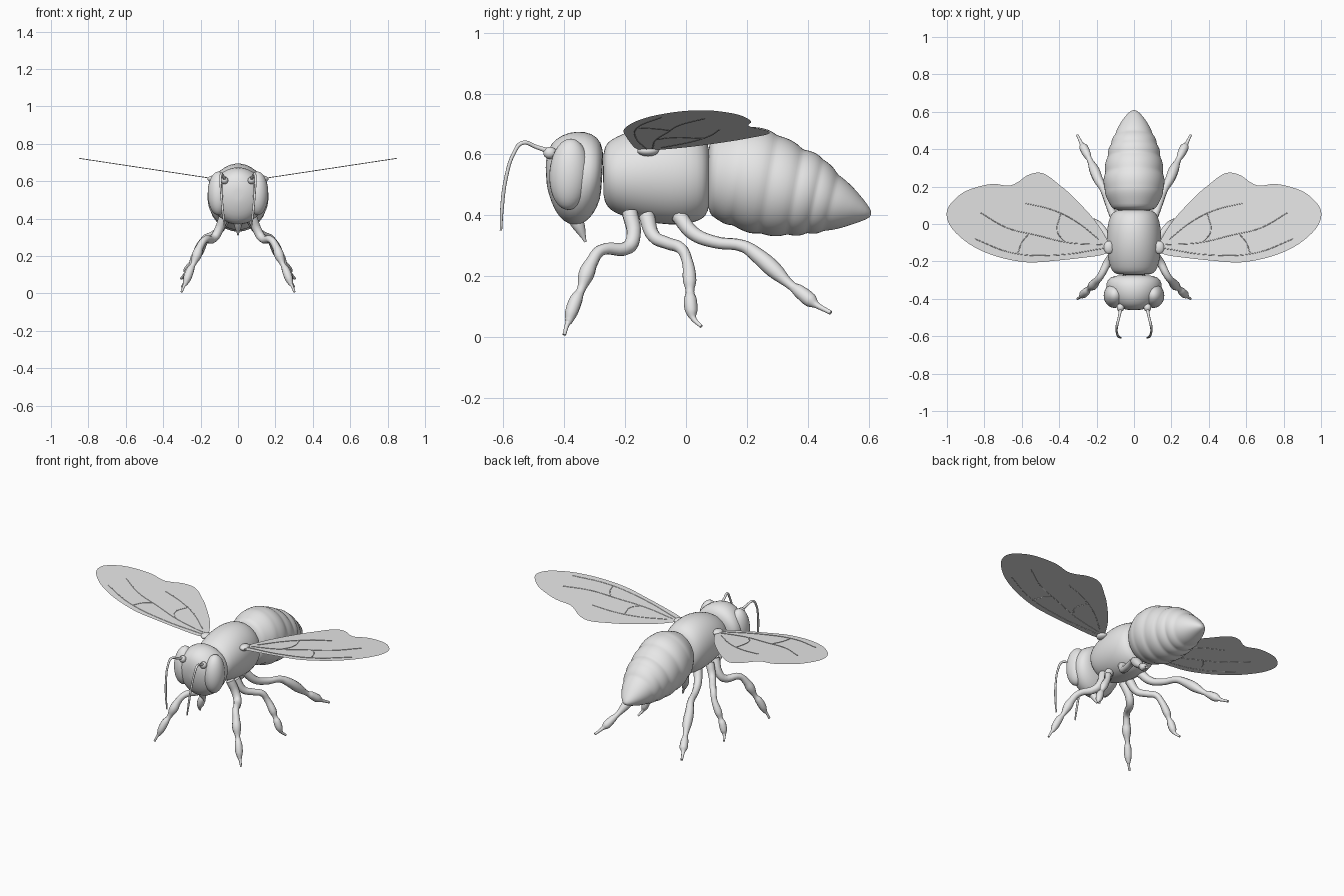
import bpy, bmesh, math
from mathutils import Vector

cube = bpy.data.objects.get("Cube")
if cube:
    bpy.data.objects.remove(cube, do_unlink=True)

GREY = (0.8, 0.8, 0.8, 1)
mat = bpy.data.materials.new("plain grey")
mat.use_nodes = True
mat.diffuse_color = GREY
mat.node_tree.nodes["Principled BSDF"].inputs["Base Color"].default_value = GREY


def add(name, data, mirror=False, smooth=True):
    obj = bpy.data.objects.new(name, data)
    bpy.context.collection.objects.link(obj)
    data.materials.append(mat)
    bpy.ops.object.select_all(action='DESELECT')
    obj.select_set(True)
    bpy.context.view_layer.objects.active = obj
    if obj.type == 'CURVE':
        bpy.ops.object.convert(target='MESH')
        obj = bpy.context.view_layer.objects.active
    if smooth:
        bpy.ops.object.shade_smooth()
    if mirror:
        obj.modifiers.new("Mirror", 'MIRROR').use_mirror_merge = False
    return obj


def mesh_from(bm, name):
    me = bpy.data.meshes.new(name)
    bm.to_mesh(me)
    bm.free()
    return me


def loft(name, rings, sides=24):
    """Skin slanted elliptical rings given as top y, top z, bottom y, bottom z, half width."""
    bm = bmesh.new()
    rows = []
    for ty, tz, by, bz, w in rings:
        row = []
        for i in range(sides):
            a = math.tau * i / sides
            k = (1 + math.cos(a)) / 2
            row.append(bm.verts.new((w * math.sin(a), by + (ty - by) * k, bz + (tz - bz) * k)))
        rows.append(row)
    for r, s in zip(rows, rows[1:]):
        for i in range(sides):
            j = (i + 1) % sides
            bm.faces.new((r[i], r[j], s[j], s[i]))
    for row in (rows[0], rows[-1]):
        mid = bm.verts.new(sum((v.co for v in row), Vector()) / sides)
        for i in range(sides):
            bm.faces.new((row[i], row[(i + 1) % sides], mid))
    bmesh.ops.recalc_face_normals(bm, faces=bm.faces)
    obj = add(name, mesh_from(bm, name))
    obj.modifiers.new("Subdivision", 'SUBSURF').levels = 1


def tube(name, points, mirror=True, res=5):
    """Smooth tapering tube through (x, y, z, radius) points."""
    cu = bpy.data.curves.new(name, 'CURVE')
    cu.dimensions = '3D'
    cu.bevel_depth = 1
    cu.bevel_resolution = 3
    cu.resolution_u = res
    cu.use_fill_caps = True
    sp = cu.splines.new('BEZIER')
    sp.radius_interpolation = 'CARDINAL'
    sp.bezier_points.add(len(points) - 1)
    for bp, (x, y, z, r) in zip(sp.bezier_points, points):
        bp.co = (x, y, z)
        bp.radius = r
        bp.handle_left_type = bp.handle_right_type = 'AUTO'
    return add(name, cu, mirror)


def ellipsoid(name, centre, radii, turn=0, mirror=True):
    bm = bmesh.new()
    bmesh.ops.create_uvsphere(bm, u_segments=28, v_segments=18, radius=1)
    bmesh.ops.scale(bm, vec=radii, verts=bm.verts)
    from_z = Vector((0, 0, 1))
    for v in bm.verts:
        v.co.rotate(from_z.rotation_difference(Vector((0, math.sin(turn), math.cos(turn)))))
        v.co += Vector(centre)
    return add(name, mesh_from(bm, name), mirror)


# Head
loft("head", [
    (-.462, .57, -.457, .49, .035), (-.453, .62, -.442, .44, .08),
    (-.43, .652, -.42, .395, .115), (-.385, .676, -.385, .366, .14),
    (-.33, .678, -.34, .366, .153), (-.29, .66, -.305, .4, .145),
    (-.27, .62, -.28, .45, .11)])
ellipsoid("eyes", (.104, -.383, .535), (.058, .066, .117), turn=.05)
tube("mouthpart", [(0, -.37, .40, .026), (0, -.35, .36, .02), (0, -.33, .312, .004)], mirror=False)
ellipsoid("antenna_sockets", (.072, -.447, .605), (.02, .022, .02))
tube("antennae", [
    (.07, -.44, .607, .010), (.078, -.49, .624, .007), (.09, -.538, .638, .007),
    (.093, -.565, .605, .006), (.088, -.592, .52, .006),
    (.08, -.604, .43, .006), (.07, -.608, .35, .004)])

# Thorax
loft("thorax", [
    (-.272, .61, -.272, .46, .08), (-.262, .638, -.262, .43, .11),
    (-.235, .657, -.235, .405, .128), (-.17, .685, -.17, .385, .143),
    (-.09, .70, -.09, .37, .148), (-.01, .695, -.01, .365, .144),
    (.04, .675, .04, .38, .13), (.066, .65, .066, .395, .112),
    (.078, .62, .078, .43, .08)])

# Abdomen: segment borders, each segment swelling slightly past its crease
borders = [
    (.085, .662, .078, .40, .118), (.205, .698, .15, .362, .162),
    (.30, .67, .24, .335, .16), (.385, .622, .33, .332, .146),
    (.45, .59, .395, .337, .128), (.50, .538, .45, .345, .106),
    (.565, .475, .535, .366, .066)]


def pinch(ring, k):
    ty, tz, by, bz, w = ring
    my, mz = (ty + by) / 2, (tz + bz) / 2
    return (my + (ty - my) * k, mz + (tz - mz) * k, my + (by - my) * k, mz + (bz - mz) * k, w * k)


rings = [(.068, .60, .068, .45, .07)]
for n, (a, b) in enumerate(zip(borders, borders[1:])):
    for t, k in ((0, .965), (.2, 1.0), (.5, 1.03), (.82, 1.02)):
        ring = [p + (q - p) * t for p, q in zip(a, b)]
        rings.append(pinch(ring, 1.0 if n == 0 and t == 0 else k))
rings += [borders[-1], (.597, .436, .583, .382, .036), (.61, .412, .605, .394, .012)]
loft("abdomen", rings)

# Legs
tube("front_legs", [
    (.075, -.185, .41, .026), (.105, -.172, .335, .024), (.13, -.19, .295, .023),
    (.18, -.28, .285, .019), (.205, -.31, .245, .021), (.22, -.328, .205, .026),
    (.24, -.345, .155, .014), (.255, -.36, .125, .021), (.272, -.377, .08, .021),
    (.283, -.386, .05, .012), (.288, -.39, .042, .008), (.302, -.40, .007, .006)])
tube("middle_legs", [
    (.075, -.13, .40, .026), (.11, -.105, .33, .022), (.145, -.06, .308, .02),
    (.18, -.015, .29, .019), (.20, .004, .25, .018), (.235, .012, .185, .022),
    (.25, .013, .15, .014), (.262, .014, .125, .021), (.276, .018, .085, .02),
    (.284, .024, .062, .010), (.30, .05, .035, .006)])
tube("hind_legs", [
    (.065, -.025, .40, .026), (.10, .025, .34, .023), (.13, .095, .312, .02),
    (.165, .19, .298, .02), (.19, .235, .268, .025), (.213, .29, .22, .027),
    (.238, .345, .17, .015), (.25, .37, .152, .021), (.27, .41, .12, .023),
    (.28, .428, .106, .011), (.303, .476, .08, .007)])

# Wings: one thin sheet each, rising outwards
outline = [
    (.135, -.10), (.21, .02), (.33, .15), (.40, .21), (.46, .257), (.51, .275),
    (.57, .26), (.62, .225), (.67, .205), (.75, .214), (.83, .20), (.91, .17),
    (.97, .12), (1, .07), (.993, .01), (.95, -.05), (.86, -.12), (.73, -.175),
    (.57, -.205), (.41, -.195), (.27, -.18), (.17, -.165), (.13, -.14)]


def wing_z(x):
    return .615 + .151 * (x - .14)


def smooth_loop(pts, steps=4):
    pts = [Vector(p) for p in pts]
    for i in range(len(pts)):
        a, b, c, d = (pts[(i + k) % len(pts)] for k in (-1, 0, 1, 2))
        for s in range(steps):
            t = s / steps
            yield (b * 2 + (c - a) * t + (a * 2 - b * 5 + c * 4 - d) * t * t
                   + (b * 3 - a - c * 3 + d) * t ** 3) / 2


bm = bmesh.new()
face = bm.faces.new([bm.verts.new((p.x, p.y, wing_z(p.x))) for p in smooth_loop(outline)])
face.normal_update()
if face.normal.z < 0:
    face.normal_flip()
bmesh.ops.triangulate(bm, faces=bm.faces)
add("wings", mesh_from(bm, "wings"), mirror=True, smooth=False)
ellipsoid("wing_joints", (.135, -.125, .612), (.028, .035, .018))

# Faint raised wing veins
veins = [
    [(.16, -.13), (.40, -.165), (.65, -.155), (.85, -.08)],
    [(.17, -.11), (.35, -.10), (.52, -.06), (.68, -.02), (.82, .06)],
    [(.19, -.08), (.32, .02), (.45, .08), (.58, .11)],
    [(.37, -.095), (.41, -.04), (.39, .06)],
    [(.56, -.05), (.60, -.10), (.62, -.155)]]
for path in veins:
    tube("wing_vein", [(x, y, wing_z(x) + .0005, .0022) for x, y in path])
